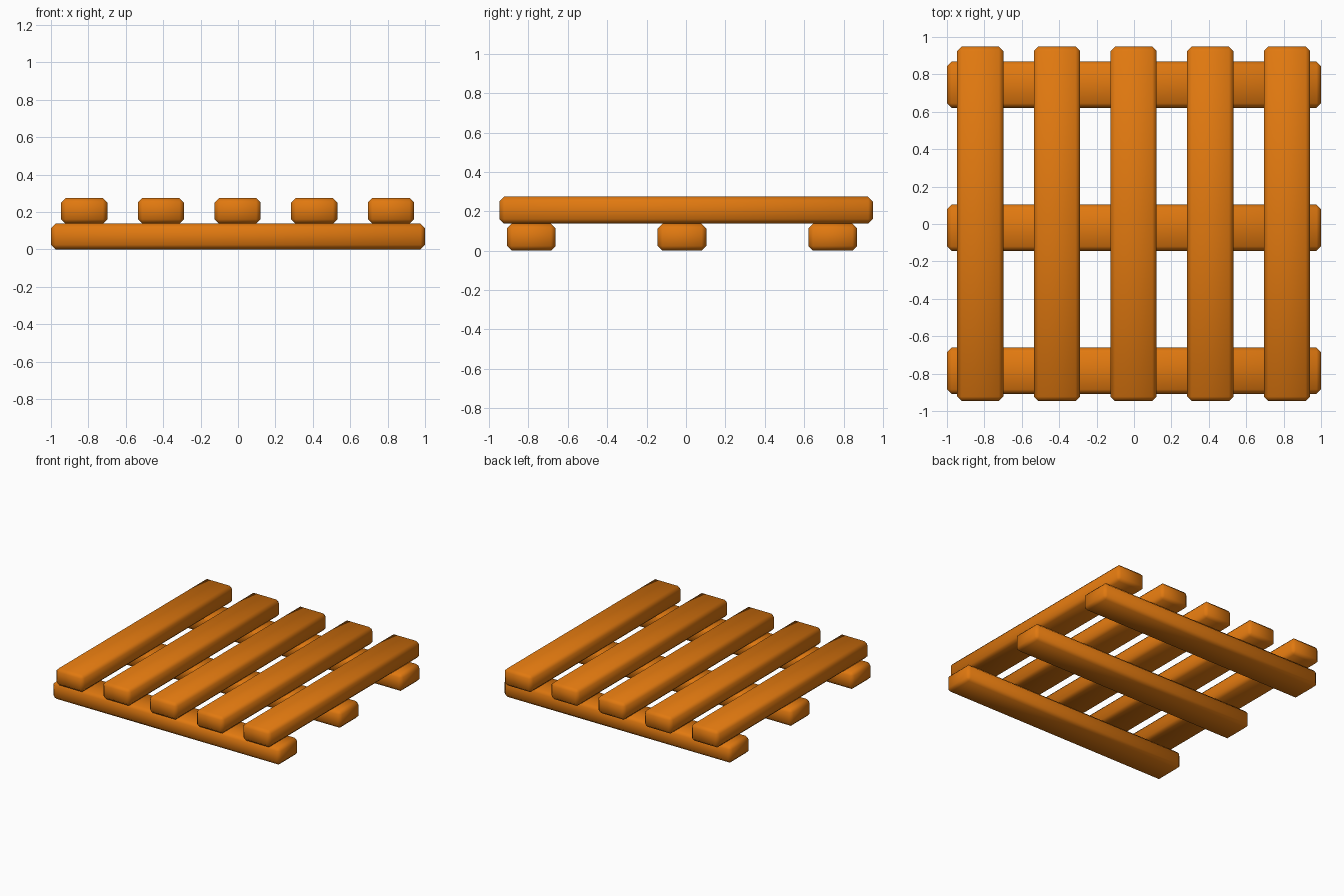
import bpy, bmesh

if "Cube" in bpy.data.objects:
    bpy.data.objects.remove(bpy.data.objects["Cube"])

wood = bpy.data.materials.new("orange wood")
wood.diffuse_color = (0.75, 0.19, 0.005, 1)
wood.use_nodes = True
wood.node_tree.nodes["Principled BSDF"].inputs["Base Color"].default_value = wood.diffuse_color


def plank(name, center, size, chamfer=0.024):
    """Chamfered, smooth-shaded board."""
    bm = bmesh.new()
    bmesh.ops.create_cube(bm, size=1)
    bmesh.ops.scale(bm, vec=size, verts=bm.verts)
    bmesh.ops.bevel(bm, geom=bm.edges[:], offset=chamfer, segments=1,
                    profile=0.5, affect='EDGES')
    for f in bm.faces:
        f.smooth = True
    mesh = bpy.data.meshes.new(name)
    bm.to_mesh(mesh)
    bm.free()
    mesh.materials.append(wood)
    ob = bpy.data.objects.new(name, mesh)
    ob.location = center
    bpy.context.collection.objects.link(ob)
    return ob


W, T = 0.247, 0.137   # board width and thickness

# Three runners along x on the ground
for i, y in enumerate((-0.785, -0.02, 0.745)):
    plank(f"runner_{i + 1}", (0, y, T / 2), (2.0, W, T))

# Five deck slats along y on top
for i in range(5):
    plank(f"deck_slat_{i + 1}", (-0.002 + (i - 2) * 0.41, 0.001, T * 1.5),
          (W, 1.896, T))
